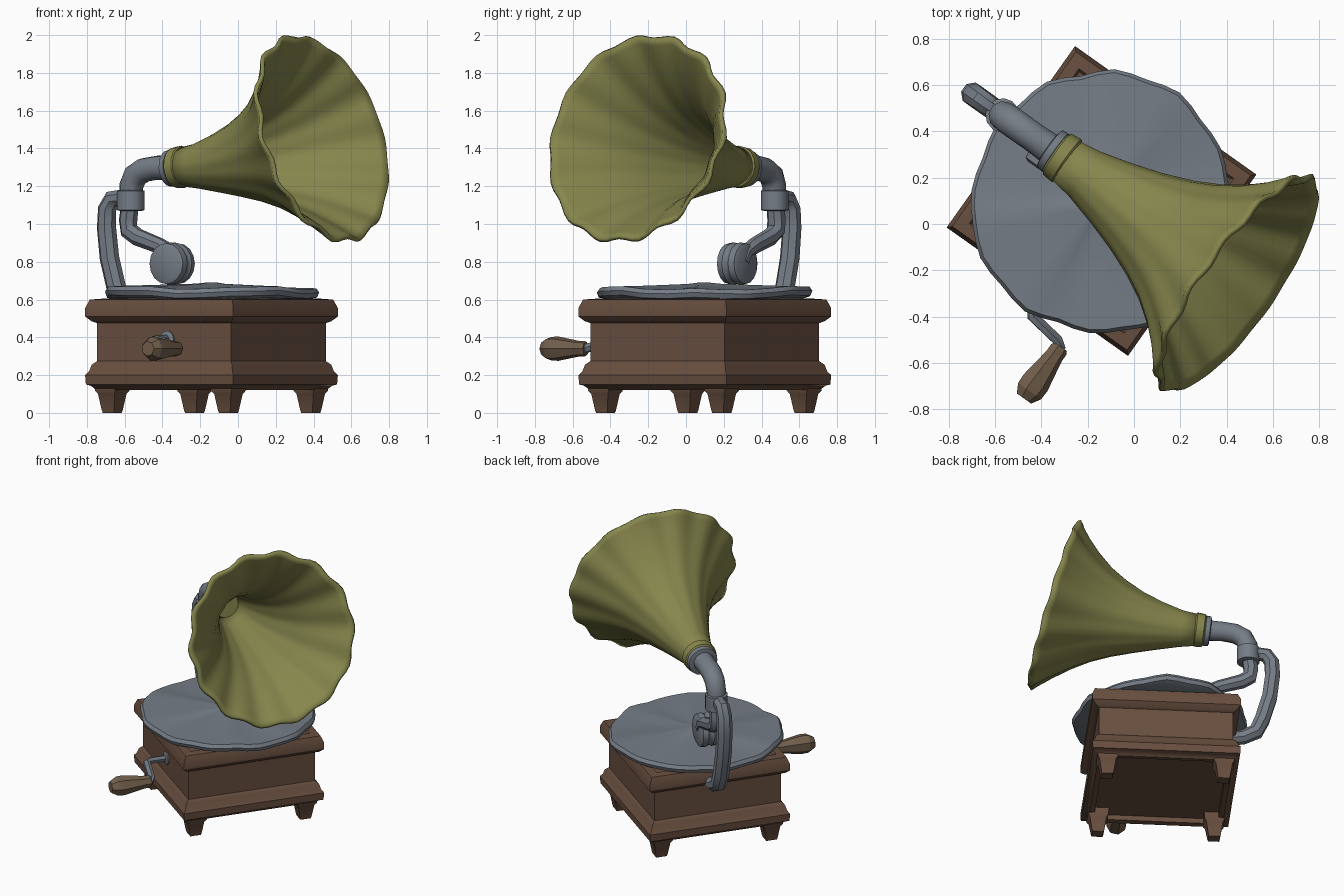
import bpy, bmesh, math, random
from mathutils import Vector, Matrix

if "Cube" in bpy.data.objects:
    bpy.data.objects.remove(bpy.data.objects["Cube"])

random.seed(4)
TURN = Matrix.Rotation(math.radians(-35.3), 3, 'Z')   # whole machine stands turned
CU, ARM_V = -0.172, 0.055                             # box centre, arm plane (local)


def material(name, col):
    m = bpy.data.materials.new(name)
    m.diffuse_color = (*col, 1)
    m.use_nodes = True
    m.node_tree.nodes["Principled BSDF"].inputs["Base Color"].default_value = m.diffuse_color
    return m


WOOD = material("wood", (0.14, 0.078, 0.05))
GRIP = material("grip_wood", (0.17, 0.115, 0.072))
METAL = material("metal", (0.18, 0.205, 0.24))
OLIVE = material("olive_paint", (0.24, 0.24, 0.075))


def loft(name, rings, mat, caps=True, angle=35):
    bm = bmesh.new()
    rows = [[bm.verts.new(TURN @ Vector(p)) for p in ring] for ring in rings]
    n = len(rows[0])
    for a, b in zip(rows, rows[1:]):
        for i in range(n):
            j = (i + 1) % n
            bm.faces.new((a[i], a[j], b[j], b[i]))
    if caps:
        bm.faces.new(rows[0])
        bm.faces.new(rows[-1])
    bmesh.ops.recalc_face_normals(bm, faces=bm.faces[:])
    me = bpy.data.meshes.new(name)
    bm.to_mesh(me)
    bm.free()
    ob = bpy.data.objects.new(name, me)
    bpy.context.collection.objects.link(ob)
    me.materials.append(mat)
    bpy.ops.object.select_all(action='DESELECT')
    ob.select_set(True)
    bpy.context.view_layer.objects.active = ob
    bpy.ops.object.shade_smooth_by_angle(angle=math.radians(angle))
    return ob


def square_stack(name, profile, cx, cy, mat):
    rings = [[(cx + sx * h, cy + sy * h, z) for sx, sy in ((-1, -1), (1, -1), (1, 1), (-1, 1))]
             for h, z in profile]
    return loft(name, rings, mat)


def lathe(name, profile, origin, axis, mat, n=12, angle=35):
    q = Vector((0, 0, 1)).rotation_difference(Vector(axis).normalized())
    rings = [[Vector(origin) + q @ Vector((r * math.cos(2 * math.pi * i / n),
                                           r * math.sin(2 * math.pi * i / n), h))
              for i in range(n)] for r, h in profile]
    return loft(name, rings, mat, angle=angle)


def tube(name, path, mat, n=8):
    # path entries: u, v, z, radius
    pts = [Vector(p[:3]) for p in path]
    rings, t_old, side = [], None, None
    for k, p in enumerate(pts):
        t = (pts[min(k + 1, len(pts) - 1)] - pts[max(k - 1, 0)]).normalized()
        if side is None:
            side = t.orthogonal().normalized()
        else:
            side = t_old.rotation_difference(t) @ side
        up = t.cross(side)
        rings.append([p + path[k][3] * (side * math.cos(2 * math.pi * (i + .5) / n)
                                        + up * math.sin(2 * math.pi * (i + .5) / n))
                      for i in range(n)])
        t_old = t
    return loft(name, rings, mat, angle=40)


# Wooden case with base and top mouldings
square_stack("case", [(.40, .16), (.40, .125), (.435, .12), (.46, .145), (.477, .15), (.48, .20),
                      (.465, .22), (.455, .255), (.434, .275), (.434, .475), (.455, .485),
                      (.48, .51), (.48, .555), (.462, .60), (.41, .605), (.40, .59), (.36, .59)],
             CU, 0, WOOD)

# Four tapered feet
for i, (sx, sy) in enumerate(((-1, -1), (1, -1), (1, 1), (-1, 1))):
    square_stack(f"foot_{i + 1}", [(.036, 0), (.040, .015), (.054, .10), (.066, .118), (.068, .165)],
                 CU + sx * .377, sy * .377, WOOD)

# Platter with an uneven, wavy edge
N = 48
wave = [random.uniform(-1, 1) for _ in range(N // 2)]
rings = []
for r, z, w in ((.10, .60, 0), (.52, .605, .3), (.555, .615, 1), (.565, .64, 1), (.55, .662, 1),
                (.46, .664, .9), (.25, .672, .7), (.09, .68, .4), (.03, .69, 0)):
    ring = []
    for i in range(N):
        s = w * (wave[i // 2] + wave[((i + 1) // 2) % (N // 2)]) / 2
        a = 2 * math.pi * i / N
        rr = r + .010 * s + .007 * w * math.cos(12 * a)
        ring.append((CU + .005 + rr * math.cos(a), rr * math.sin(a) - .003, z + .012 * s))
    rings.append(ring)
loft("platter", rings, METAL)

# Flared horn: bends slightly upward, lightly fluted, scalloped at the rim
N = 84
rings = []
for u, z, r, tilt, flute in ((-.43, 1.30, .088, 5, 0), (-.30, 1.306, .108, 6, 0),
                             (-.15, 1.322, .148, 8, .001), (-.02, 1.340, .190, 10, .0015),
                             (.11, 1.364, .243, 12, .002), (.225, 1.388, .304, 13, .003),
                             (.33, 1.412, .380, 14, .0045), (.425, 1.434, .463, 15, .007),
                             (.492, 1.450, .530, 16, .010), (.52, 1.457, .562, 16.5, .013)):
    c, s = math.cos(math.radians(tilt)), math.sin(math.radians(tilt))
    ring = []
    for i in range(N):
        a = 2 * math.pi * i / N
        wv = flute * math.cos(14 * a)
        rr = r + wv + flute * .4 * math.sin(3 * a + 1)
        h = rr * math.sin(a)
        f = -.5 * wv
        ring.append((u - s * h + c * f, ARM_V - .01 * r / .56 + .985 * rr * math.cos(a),
                     z + c * h + s * f))
    rings.append(ring)
horn = loft("horn", rings, OLIVE, caps=False)
sol = horn.modifiers.new("thickness", 'SOLIDIFY')
sol.thickness, sol.offset = .022, 0

# Throat rings joining horn and arm
axis = (math.cos(.1), 0, math.sin(.1))
lathe("throat_ring", [(.088, -.015), (.108, 0), (.112, .05), (.098, .065), (.08, .065)],
      (-.445, ARM_V, 1.298), axis, OLIVE, 16)
lathe("arm_flange", [(.08, -.035), (.097, -.03), (.10, .0), (.08, .01)],
      (-.455, ARM_V, 1.297), axis, METAL, 16)

# Elbow of the sound arm above the swivel
tube("horn_elbow", [(-.735, ARM_V, 1.12, .06), (-.732, ARM_V, 1.20, .064), (-.705, ARM_V, 1.255, .066),
                    (-.65, ARM_V, 1.285, .066), (-.57, ARM_V, 1.297, .065),
                    (-.45, ARM_V, 1.30, .07)], METAL, 10)
lathe("swivel_collar", [(.06, 0), (.074, .004), (.074, .106), (.06, .11)],
      (-.735, ARM_V, 1.07), (0, 0, 1), METAL, 12)

# Rear support bracket, curving out from the case up to the swivel
tube("support_bracket", [(-.60, ARM_V, .50, .046), (-.70, ARM_V, .515, .048), (-.785, ARM_V, .56, .052),
                         (-.825, ARM_V, .65, .053), (-.873, ARM_V, .82, .053),
                         (-.892, ARM_V, .98, .052), (-.888, ARM_V, 1.08, .05),
                         (-.853, ARM_V, 1.133, .048), (-.80, ARM_V, 1.14, .045),
                         (-.73, ARM_V, 1.11, .043)], METAL, 8)

# Lower tone arm reaching down to the sound box
tube("tone_arm", [(-.74, ARM_V, 1.10, .048), (-.752, ARM_V, 1.02, .05), (-.745, ARM_V, .965, .05),
                  (-.69, ARM_V, .93, .047), (-.55, ARM_V, .885, .043), (-.47, ARM_V, .85, .04),
                  (-.44, ARM_V, .80, .036)], METAL, 8)
lathe("sound_box", [(.09, -.064), (.108, -.055), (.113, -.02), (.105, -.008), (.105, .008),
                    (.113, .02), (.108, .055), (.09, .064)],
      (-.441, .02, .79), (0, 1, 0), METAL, 16)

# Winding crank on the side of the case
lathe("crank_plate", [(.045, 0), (.045, .012), (.03, .018)], (-.15, -.43, .39), (0, -1, 0), METAL, 10)
tube("crank_rod", [(-.15, -.42, .39, .022), (-.15, -.55, .39, .022), (-.13, -.578, .388, .025),
                   (.02, -.60, .35, .025), (.046, -.615, .34, .024), (.047, -.68, .34, .02)],
     METAL, 6)
lathe("crank_handle", [(.034, 0), (.042, .015), (.042, .05), (.066, .19), (.064, .235), (.04, .275)],
      (.046, -.615, .34), (0, -1, 0), GRIP, 7, angle=20)
